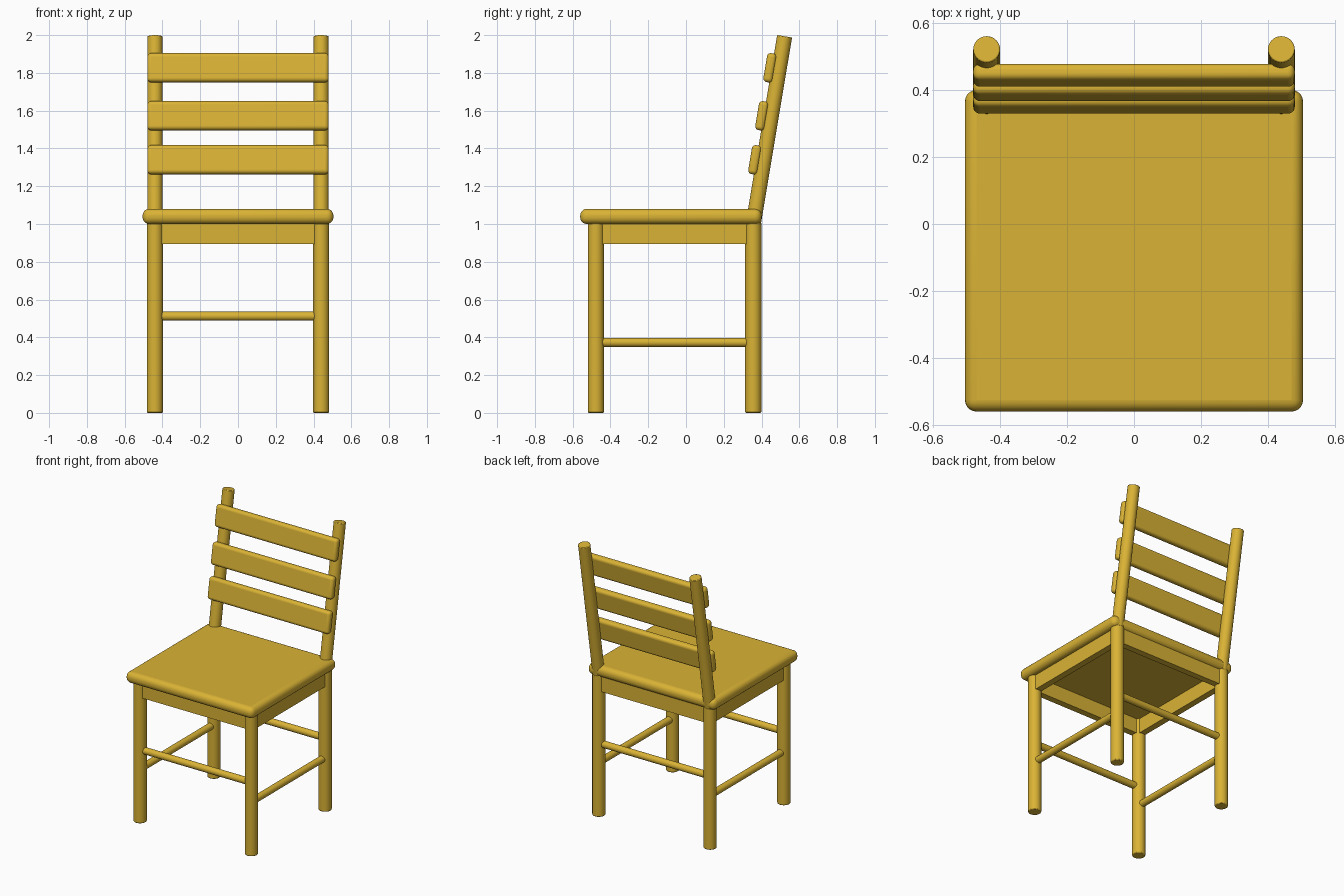
import bpy, math
from mathutils import Vector

if "Cube" in bpy.data.objects:
    bpy.data.objects.remove(bpy.data.objects["Cube"])

wood = bpy.data.materials.new("golden wood")
wood.diffuse_color = (0.70, 0.45, 0.035, 1)
wood.use_nodes = True
wood.node_tree.nodes["Principled BSDF"].inputs["Base Color"].default_value = wood.diffuse_color

LEG_X, FRONT_Y, BACK_Y = 0.44, -0.477, 0.356
LEAN = math.atan(0.167)


def finish(ob, name, bevel, segments):
    ob.name = name
    ob.data.materials.append(wood)
    bpy.ops.object.transform_apply(location=False, rotation=False, scale=True)
    if bevel:
        m = ob.modifiers.new("round", 'BEVEL')
        m.width, m.segments, m.limit_method = bevel, segments, 'ANGLE'
    bpy.ops.object.shade_smooth_by_angle(angle=math.radians(35))


def rod(name, a, b, r, bevel=0.0):
    a, b = Vector(a), Vector(b)
    bpy.ops.mesh.primitive_cylinder_add(vertices=32, radius=r, depth=(b - a).length,
                                        location=(a + b) / 2)
    ob = bpy.context.object
    ob.rotation_euler = (b - a).to_track_quat('Z', 'Y').to_euler()
    finish(ob, name, bevel, 2)


def box(name, loc, size, bevel=0.0, tilt=0.0):
    bpy.ops.mesh.primitive_cube_add(size=1, location=loc, rotation=(tilt, 0, 0))
    ob = bpy.context.object
    ob.scale = size
    finish(ob, name, bevel, 5)


# Seat with rounded rim
box("seat", (0, -0.08, 1.04), (1.01, 0.96, 0.08), 0.035)

mid_y = (FRONT_Y + BACK_Y) / 2
for side, s in (("left", -1), ("right", 1)):
    x = s * LEG_X
    # Legs and leaning back posts
    rod(side + "_front_leg", (x, FRONT_Y, 0), (x, FRONT_Y, 1.01), 0.043, 0.006)
    rod(side + "_back_leg", (x, BACK_Y, 0), (x, BACK_Y, 1.01), 0.043, 0.006)
    rod(side + "_back_post", (x, BACK_Y, 1.0), (x, 0.522, 1.994), 0.04, 0.004)
    # Side apron and stretcher
    box(side + "_apron", (x, mid_y, 0.95), (0.046, BACK_Y - FRONT_Y, 0.11))
    rod(side + "_stretcher", (x, FRONT_Y, 0.373), (x, BACK_Y, 0.373), 0.024)

# Front and back aprons and stretchers
for end, y in (("front", FRONT_Y), ("back", BACK_Y)):
    box(end + "_apron", (0, y, 0.95), (2 * LEG_X, 0.046, 0.11))
    rod(end + "_stretcher", (-LEG_X, y, 0.512), (LEG_X, y, 0.512), 0.024)

# Back slats, fixed to the front of the posts
for name, y, z in (("lower", 0.364, 1.34), ("middle", 0.401, 1.573), ("upper", 0.444, 1.827)):
    box(name + "_slat", (0, y, z), (0.96, 0.05, 0.155), 0.02, -LEAN)
